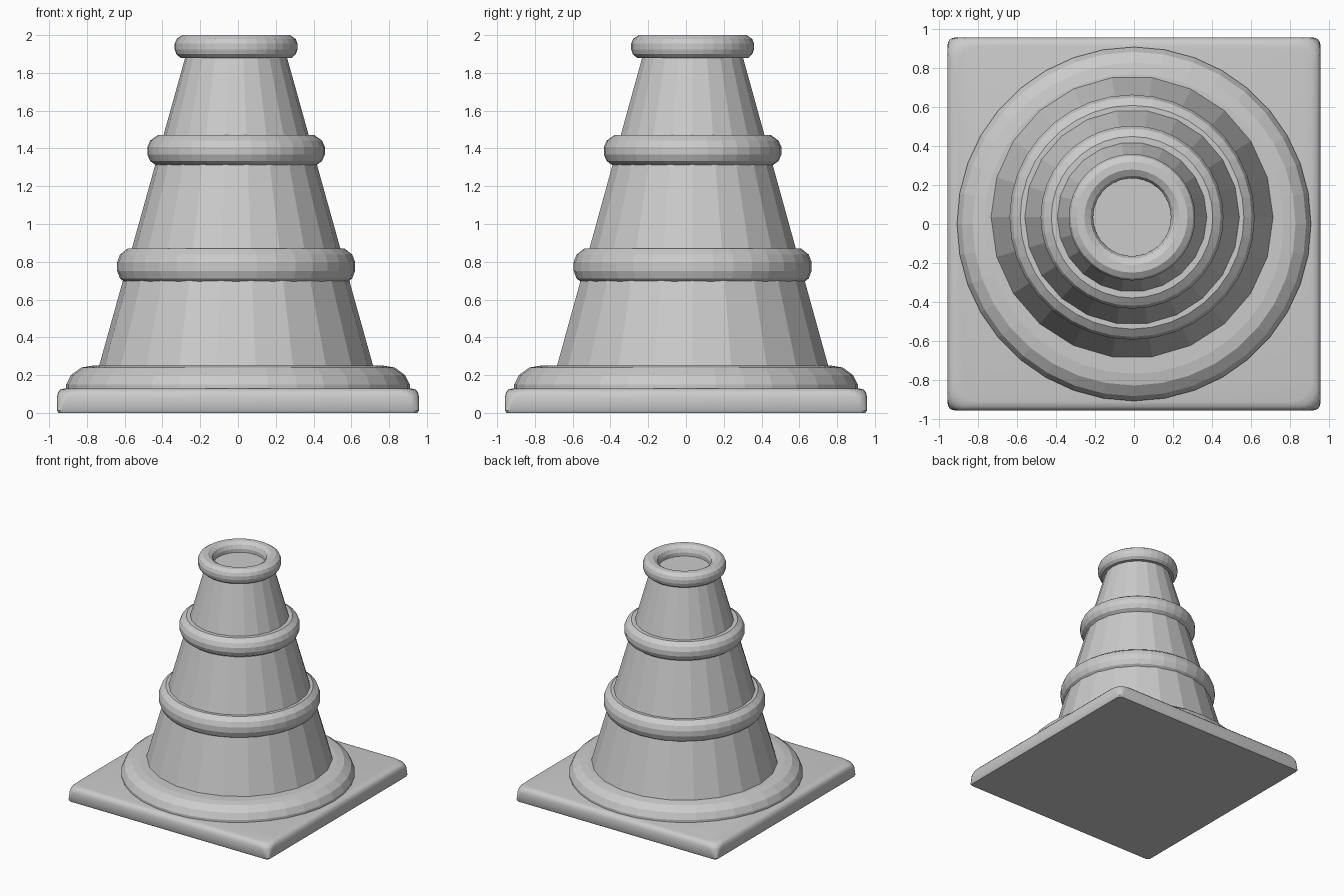
import bpy, bmesh, math

if "Cube" in bpy.data.objects:
    bpy.data.objects.remove(bpy.data.objects["Cube"])

grey = bpy.data.materials.new("plain grey")
grey.diffuse_color = (0.6, 0.6, 0.6, 1)
grey.use_nodes = True
grey.node_tree.nodes["Principled BSDF"].inputs["Base Color"].default_value = grey.diffuse_color

CX, CY = -0.01, 0.035   # the cone sits slightly off the plate centre


def finish(name, bm):
    bmesh.ops.recalc_face_normals(bm, faces=bm.faces[:])
    mesh = bpy.data.meshes.new(name)
    bm.to_mesh(mesh)
    bm.free()
    mesh.materials.append(grey)
    ob = bpy.data.objects.new(name, mesh)
    bpy.context.collection.objects.link(ob)
    return ob


def bridge(bm, a, b):
    n = len(a)
    for i in range(n):
        bm.faces.new((a[i], a[(i + 1) % n], b[(i + 1) % n], b[i]))


def lathe(name, profile, sides, cx=CX, cy=CY, ring=True):
    """Revolve (radius, z) points; a ring closes on itself, otherwise ends are capped."""
    bm = bmesh.new()
    loops = []
    for r, z in profile:
        loops.append([bm.verts.new((cx + r * math.cos(2 * math.pi * i / sides),
                                    cy + r * math.sin(2 * math.pi * i / sides), z))
                      for i in range(sides)])
    for a, b in zip(loops, loops[1:]):
        bridge(bm, a, b)
    if ring:
        bridge(bm, loops[-1], loops[0])
    else:
        bm.faces.new(loops[0])
        bm.faces.new(loops[-1])
    return finish(name, bm)


def rounded_square(bm, half, radius, z, steps=5):
    verts = []
    for k, (sx, sy) in enumerate(((1, 1), (-1, 1), (-1, -1), (1, -1))):
        for s in range(steps + 1):
            a = math.pi / 2 * (k + s / steps)
            verts.append(bm.verts.new((sx * (half - radius) + radius * math.cos(a),
                                       sy * (half - radius) + radius * math.sin(a), z)))
    return verts


# Square foot plate: nearly sharp below, softly rounded above
bm = bmesh.new()
sections = [(0.95, 0.03, 0.0), (0.958, 0.035, 0.012), (0.958, 0.06, 0.085),
            (0.953, 0.085, 0.11), (0.94, 0.11, 0.124), (0.915, 0.12, 0.13)]
loops = [rounded_square(bm, *s) for s in sections]
for a, b in zip(loops, loops[1:]):
    bridge(bm, a, b)
bm.faces.new(loops[0])
bm.faces.new(loops[-1])
plate = finish("base_plate", bm)
bpy.context.view_layer.objects.active = plate
plate.select_set(True)
bpy.ops.object.shade_smooth_by_angle(angle=math.radians(40))

# Faceted cone body, closed inside the top rim
lathe("cone_body", [(0.76, 0.12), (0.725, 0.25), (0.27, 1.88), (0.258, 1.92)], 22, ring=False)

# Round collar on the plate
lathe("base_collar", [(0.68, 0.12), (0.91, 0.12), (0.91, 0.15), (0.885, 0.20),
                      (0.83, 0.24), (0.77, 0.25), (0.68, 0.25)], 36, 0, 0)


# Raised bands round the cone
def band(name, outer, inner, z0, z1):
    h, c = z1 - z0, 0.055
    lathe(name, [(inner, z0), (outer - c, z0), (outer - 0.015, z0 + 0.17 * h),
                 (outer, z0 + 0.38 * h), (outer, z0 + 0.62 * h),
                 (outer - 0.015, z0 + 0.83 * h), (outer - c, z1), (inner, z1)], 36)


band("lower_band", 0.63, 0.52, 0.68, 0.87)
band("upper_band", 0.47, 0.36, 1.305, 1.47)

# Rounded rim at the top with an open hole
lathe("top_rim", [(0.25, 1.88), (0.295, 1.88), (0.317, 1.90), (0.325, 1.925),
                  (0.325, 1.955), (0.315, 1.98), (0.285, 2.0), (0.245, 2.0),
                  (0.213, 1.98), (0.20, 1.95), (0.20, 1.91)], 36)
